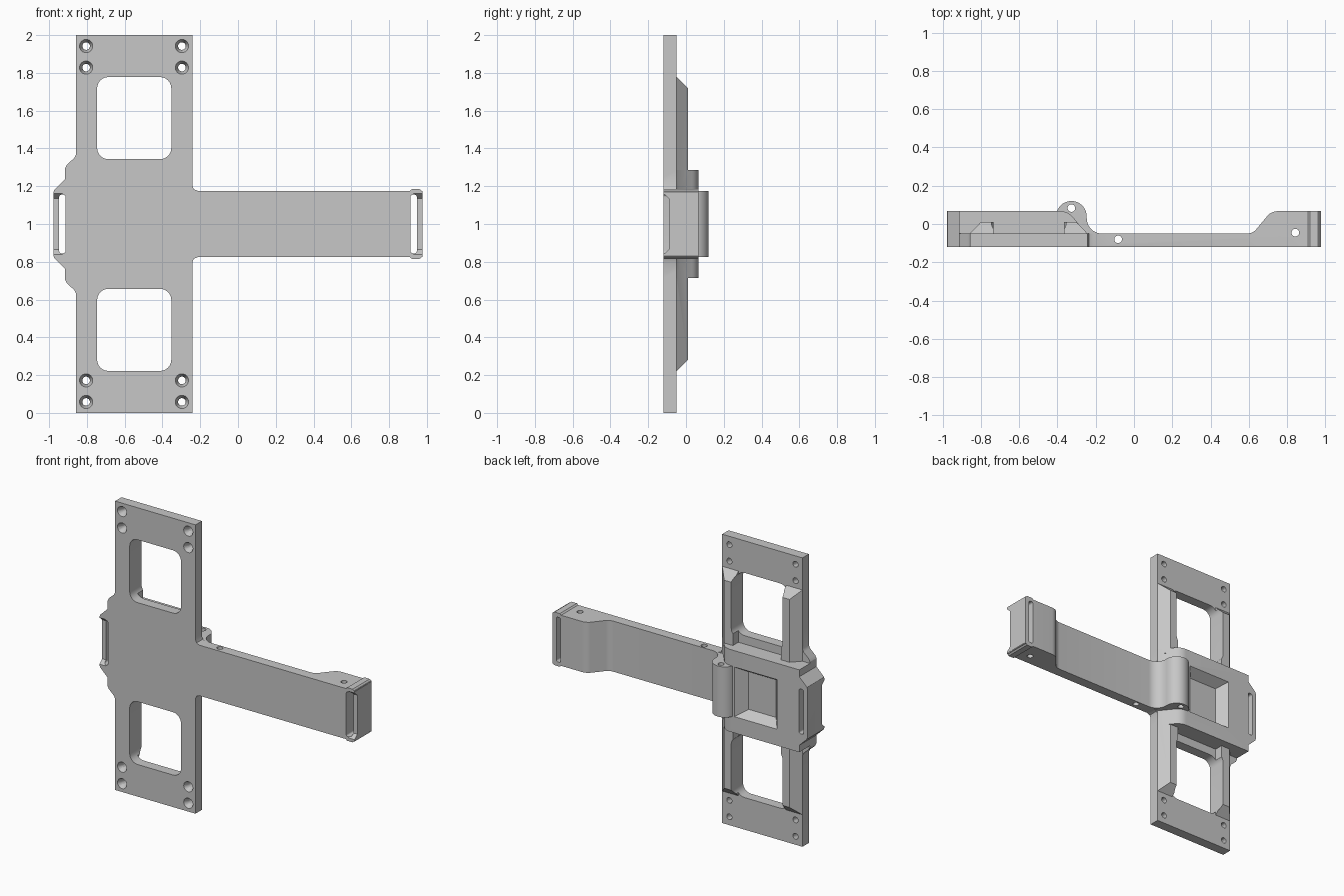
import bpy, bmesh, math

if "Cube" in bpy.data.objects:
    bpy.data.objects.remove(bpy.data.objects["Cube"])

FRONT, BACK, TOP = -0.12, -0.05, 0.067      # main y levels
CX, CZ = -0.55, 1.0                         # centre of the upright plate

grey = bpy.data.materials.new("plain grey")
grey.diffuse_color = (0.57, 0.57, 0.57, 1)
grey.use_nodes = True
grey.node_tree.nodes["Principled BSDF"].inputs["Base Color"].default_value = grey.diffuse_color


def loft(name, a, b):
    """Closed solid between two matching rings of points."""
    bm = bmesh.new()
    ra = [bm.verts.new(p) for p in a]
    rb = [bm.verts.new(p) for p in b]
    n = len(a)
    bm.faces.new(ra)
    bm.faces.new(rb[::-1])
    for i in range(n):
        j = (i + 1) % n
        bm.faces.new((ra[j], ra[i], rb[i], rb[j]))
    bmesh.ops.recalc_face_normals(bm, faces=bm.faces)
    me = bpy.data.meshes.new(name)
    bm.to_mesh(me)
    bm.free()
    ob = bpy.data.objects.new(name, me)
    me.materials.append(grey)
    bpy.context.collection.objects.link(ob)
    return ob


def along_y(name, pts, y0, y1):
    return loft(name, ring(pts, y0), ring(pts, y1))


def along_z(name, pts, z0, z1):
    return loft(name, [(x, y, z0) for x, y in pts], [(x, y, z1) for x, y in pts])


def ring(pts, y):
    return [(x, y, z) for x, z in pts]


def arc(cx, cy, r, a0, a1, n=10):
    return [(cx + r * math.cos(math.radians(a0 + (a1 - a0) * i / n)),
             cy + r * math.sin(math.radians(a0 + (a1 - a0) * i / n))) for i in range(n + 1)]


def circle(cx, cy, r, n=24):
    return arc(cx, cy, r, 0, 360 * (n - 1) / n, n - 1)


def rect(x0, x1, z0, z1):
    return [(x0, z0), (x1, z0), (x1, z1), (x0, z1)]


def round_rect(x0, x1, z0, z1, r):
    return (arc(x1 - r, z1 - r, r, 0, 90, 6) + arc(x0 + r, z1 - r, r, 90, 180, 6)
            + arc(x0 + r, z0 + r, r, 180, 270, 6) + arc(x1 - r, z0 + r, r, 270, 360, 6))


def mirror_z(pts):
    """Complete an upper half outline below the centre line."""
    return pts + [(x, 2 * CZ - z) for x, z in reversed(pts)]


solids, cutters = [], []

# Upright plate with shoulders and filleted inner corners
body = along_y("mounting_bracket", mirror_z(
    [(-0.915, 1.235), (-0.915, 1.295), (-0.905, 1.315), (-0.866, 1.35), (-0.857, 1.37), (-0.857, 2),
     (-0.242, 2), (-0.242, 1.205), (-0.234, 1.184), (-0.212, 1.175)]), FRONT, BACK)

# Raised central block with a sloping right end
solids.append(along_z("central_block",
    [(-0.915, FRONT), (-0.242, FRONT), (-0.242, BACK), (-0.262, -0.035)]
    + arc(-0.385, -0.02, 0.087, 35, 90, 8) + [(-0.915, TOP)], 0.715, 1.285))

# Arm with hinge barrel and raised tip
solids.append(along_z("arm_and_barrel",
    [(-0.407, FRONT), (0.976, FRONT), (0.976, TOP)]
    + arc(0.75, -0.003, 0.07, 90, 135, 6) + arc(0.59, 0.015, 0.065, -45, -90, 6)
    + arc(-0.167, 0.03, 0.08, 270, 180, 10)
    + arc(-0.327, 0.04, 0.08, 0, 180, 20), 0.825, 1.175))

# Strap loops at both ends
solids.append(along_y("tip_loop", mirror_z(
    [(0.91, 1.175), (0.92, 1.184), (0.962, 1.184), (0.977, 1.17)]), FRONT, TOP))
solids.append(along_y("left_loop", mirror_z(
    [(-0.977, 1.165), (-0.974, 1.18), (-0.915, 1.237), (-0.89, 1.237)]), FRONT, TOP))

# Four bevelled ribs beside the windows
for sx in (-1, 1):
    for sz in (-1, 1):
        low, high = [[(CX + sx * x, CZ + sz * z) for x, z in r] for r in
                     (rect(0.184, 0.307, 0.25, 0.778), rect(0.184, 0.25, 0.25, 0.72))]
        solids.append(loft("rib_base", ring(low, -0.07), ring(low, BACK)))
        solids.append(loft("rib_bevel", ring(low, BACK), ring(high, 0.01)))

# Windows in the plate
for z0, z1 in ((0.222, 0.657), (1.343, 1.778)):
    cutters.append(along_y("window_cutter", round_rect(-0.746, -0.353, z0, z1, 0.06), -0.3, 0.3))

# Countersunk screw holes
for x in (-0.804, -0.297):
    for z in (0.058, 0.172, 1.828, 1.942):
        cutters.append(along_y("screw_cutter", circle(x, z, 0.02), -0.3, 0.3))
        cutters.append(loft("countersink_cutter", ring(circle(x, z, 0.036), -0.122),
                            ring(circle(x, z, 0.019), -0.085)))

# Vertical pin holes
for x, y in ((-0.327, 0.083), (-0.083, -0.08), (0.843, -0.045)):
    cutters.append(along_z("pin_cutter", circle(x, y, 0.02), 0.5, 1.5))

# Strap slots and the lowered outer bars
for s in (-1, 1):
    x0, x1 = sorted((s * 0.913, s * 0.947))
    cutters.append(along_y("slot_cutter", round_rect(x0, x1, 0.845, 1.155, 0.012), -0.3, 0.3))
    x0, x1 = sorted((s * 0.93, s * 1.1))
    cutters.append(loft("bar_cutter", ring(rect(x0, x1, 0.83, 1.17), -0.13),
                        ring(rect(x0, x1, 0.865, 1.135), -0.09)))

# Sloped pocket in the back of the block
cutters.append(loft("pocket_cutter", ring(rect(-0.755, -0.405, 0.82, 1.18), 0.08),
                    ring(rect(-0.69, -0.48, 0.87, 1.13), 0.0)))


def combine(target, parts, operation):
    for p in parts:
        m = target.modifiers.new(operation.lower(), 'BOOLEAN')
        m.operation, m.object, m.solver = operation, p, 'EXACT'
        p.hide_render = True
        bpy.context.view_layer.objects.active = target
        bpy.ops.object.modifier_apply(modifier=m.name)
        bpy.data.objects.remove(p)


combine(body, solids, 'UNION')
combine(body, cutters, 'DIFFERENCE')
bpy.ops.object.select_all(action='DESELECT')
body.select_set(True)
bpy.context.view_layer.objects.active = body
bpy.ops.object.shade_smooth_by_angle(angle=math.radians(25))
